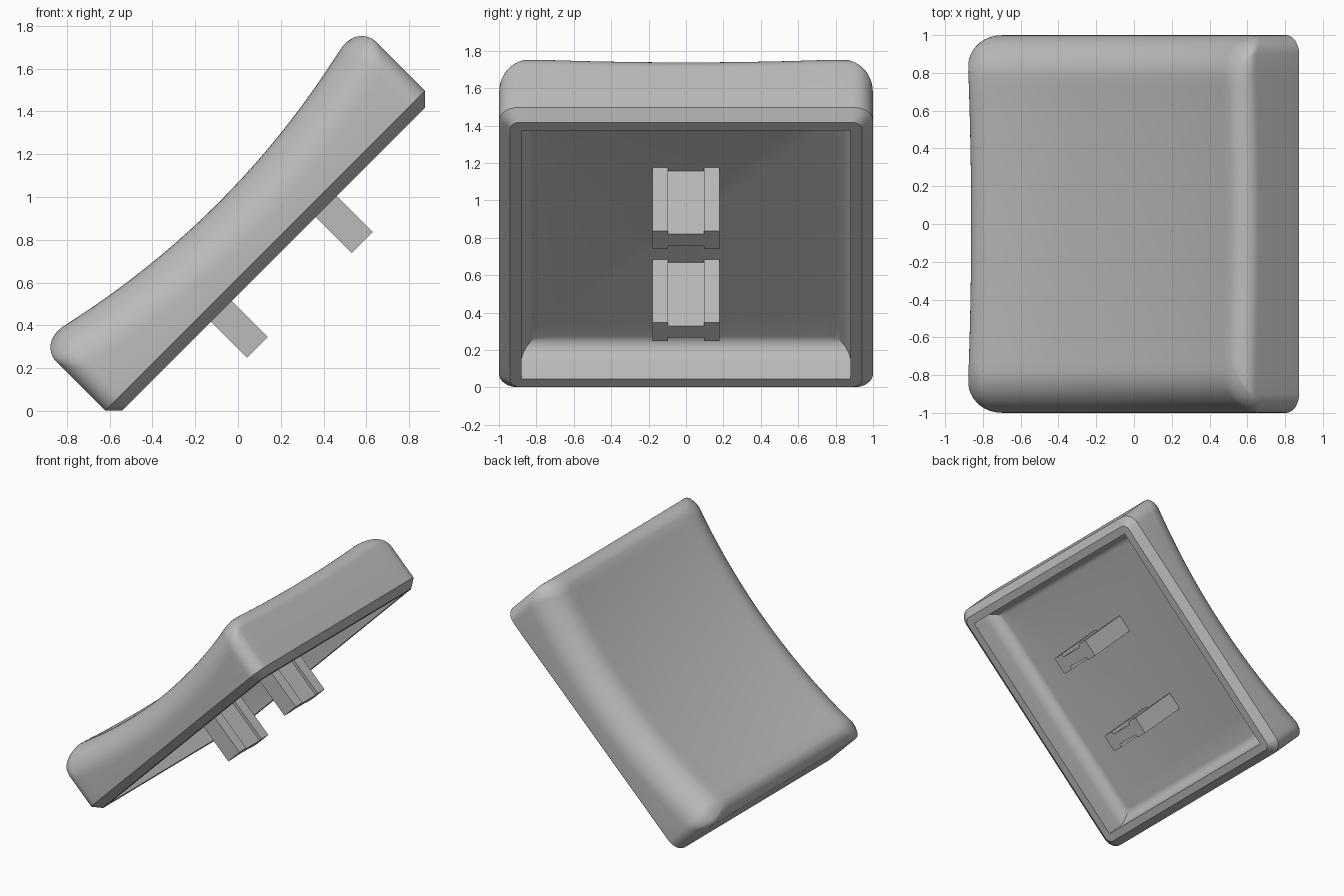
import bpy, bmesh, math

if "Cube" in bpy.data.objects:
    bpy.data.objects.remove(bpy.data.objects["Cube"])

U, V = 1.057, 1.0                      # half length and half width of the cap
TILT = (0, -math.pi / 4, 0)            # the whole cap leans at 45 degrees
ORIGIN = (0.438, 0, 0.438)

grey = bpy.data.materials.new("light grey plastic")
grey.diffuse_color = (0.5, 0.5, 0.5, 1)
grey.use_nodes = True
grey.node_tree.nodes["Principled BSDF"].inputs["Base Color"].default_value = grey.diffuse_color


def rounded_rect(hu, hv, r, corner=8, side=20):
    """Closed outline: (u, v, blend), blend is 0 on end walls and 1 on side walls."""
    pts = []
    for q in range(4):
        su, sv = ((1, 1), (-1, 1), (-1, -1), (1, -1))[q]
        arc = []
        for i in range(corner + 1):
            a = math.pi / 2 * (q + i / corner)
            b = i / corner if q % 2 == 0 else 1 - i / corner
            arc.append((su * (hu - r) + r * math.cos(a), sv * (hv - r) + r * math.sin(a), b))
        pts += arc
        # straight run to the next corner
        nu, nv = ((-1, 1), (-1, -1), (1, -1), (1, 1))[q]
        na = math.pi / 2 * (q + 1)
        end = (nu * (hu - r) + r * math.cos(na), nv * (hv - r) + r * math.sin(na))
        for i in range(1, side):
            t = i / side
            pts.append((arc[-1][0] + (end[0] - arc[-1][0]) * t,
                        arc[-1][1] + (end[1] - arc[-1][1]) * t, arc[-1][2]))
    return pts


def top_height(u, v):
    """Dished top surface, deep along the length and slight across the width."""
    along = 0.11 * min(1, abs(u) / 0.94) ** 2
    across = -0.02 * max(0, 1 - (v / 0.78) ** 2)
    return 0.753 + along + across


def finish(bm, name):
    bmesh.ops.remove_doubles(bm, verts=bm.verts, dist=1e-5)
    bmesh.ops.recalc_face_normals(bm, faces=bm.faces)
    me = bpy.data.meshes.new(name)
    bm.to_mesh(me)
    bm.free()
    me.materials.append(grey)
    ob = bpy.data.objects.new(name, me)
    bpy.context.collection.objects.link(ob)
    ob.location, ob.rotation_euler = ORIGIN, TILT
    return ob


# Cap shell, listed as rings from the hollow ceiling, round the rim, to the top
rings = []
STEPS = 8
for i in range(STEPS, -1, -1):         # rounded inner walls
    t = math.pi / 2 * i / STEPS
    d = 0.08 * (1 - math.cos(t))
    rings.append([(u, v, 0.52 + 0.106 * math.sin(t))
                  for u, v, _ in rounded_rect(0.94 - d, 0.88 - d, 0)])
rings.append([(u, v, 0.385) for u, v, _ in rounded_rect(0.94, 0.88, 0)])
rings.append([(u, v, 0.385) for u, v, _ in rounded_rect(U - 0.057, V - 0.06, 0.05)])
rings.append([(u, v, 0.44) for u, v, _ in rounded_rect(U, V, 0.1)])
for i in range(STEPS + 3):             # outer walls and rounded top edge
    t = math.pi / 2 * i / (STEPS + 2)
    c, s = 1 - math.cos(t), 1 - math.sin(t)
    rings.append([(u, v, top_height(u, v) - (0.1 + 0.12 * b) * s)
                  for u, v, b in rounded_rect(U - 0.11 * c, V - 0.22 * c, 0.1)])
edge = rings[-1]
for i in range(15, 0, -1):             # dished top
    k = i / 16
    rings.append([(u * k, v * k, top_height(u * k, v * k)) for u, v, _ in edge])

bm = bmesh.new()
loops = [[bm.verts.new(p) for p in ring] for ring in rings]
n = len(loops[0])
for lo, hi in zip(loops, loops[1:]):
    for i in range(n):
        j = (i + 1) % n
        bm.faces.new((lo[i], lo[j], hi[j], hi[i]))
bm.faces.new(loops[0])
centre = bm.verts.new((0, 0, top_height(0, 0)))
for i in range(n):
    bm.faces.new((loops[-1][i], loops[-1][(i + 1) % n], centre))
cap = finish(bm, "cap_shell")
bpy.context.view_layer.objects.active = cap
cap.select_set(True)
bpy.ops.object.shade_smooth_by_angle(angle=math.radians(30))

# Two H-shaped mounting stems under the ceiling
HALF = [(0.069, 0.18), (0.069, 0.095), (0.045, 0.095),
        (0.045, -0.095), (0.069, -0.095), (0.069, -0.18)]
outline = HALF + [(-u, -v) for u, v in HALF]
for name, offset in (("lower_stem", -0.345), ("upper_stem", 0.348)):
    bm = bmesh.new()
    face = bm.faces.new([bm.verts.new((u + offset, v, 0.147)) for u, v in outline])
    out = bmesh.ops.extrude_face_region(bm, geom=[face])
    moved = [g for g in out["geom"] if isinstance(g, bmesh.types.BMVert)]
    bmesh.ops.translate(bm, verts=moved, vec=(0, 0, 0.483))
    finish(bm, name)
